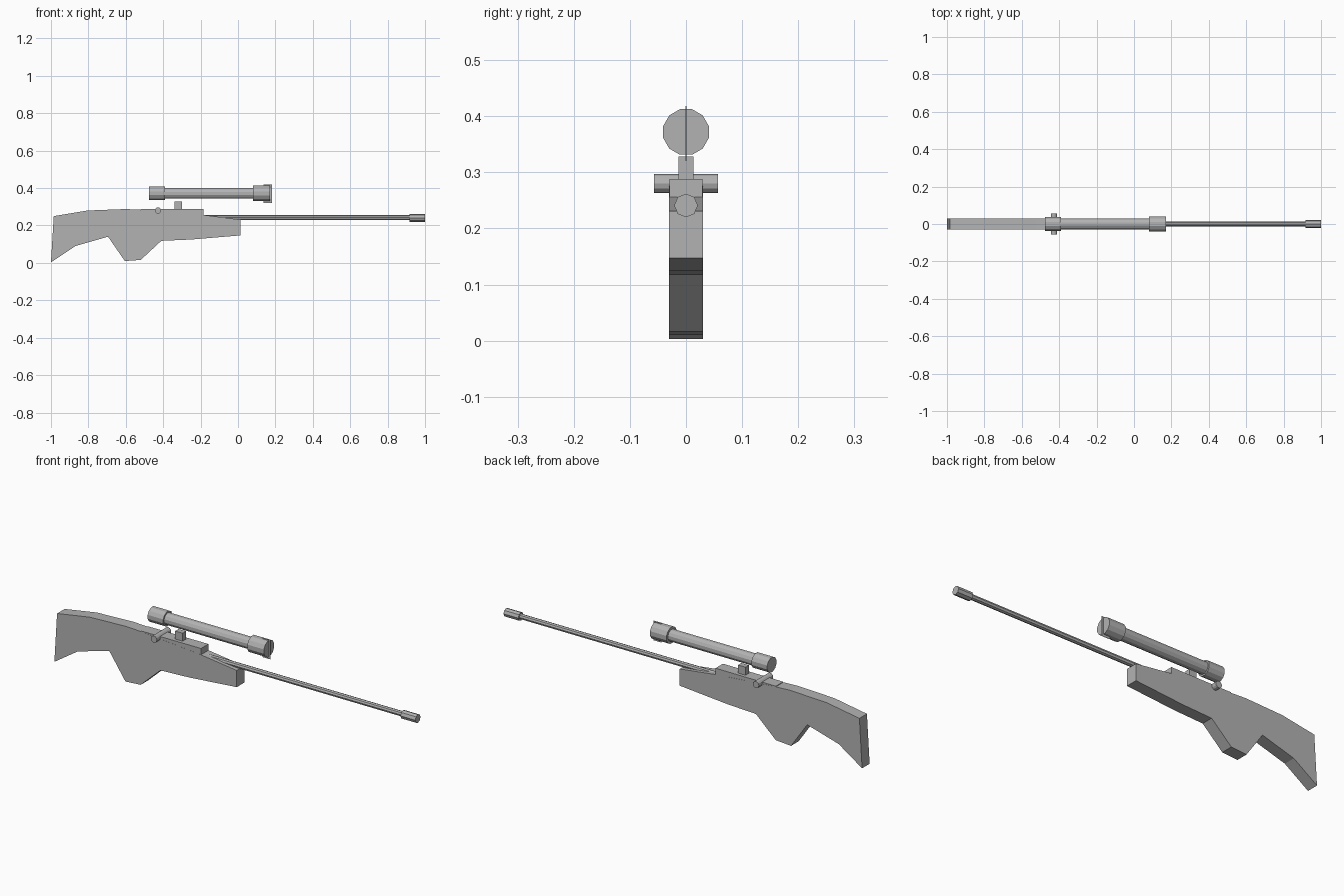
import bpy, bmesh
from math import pi
from mathutils import Matrix, Vector

cube = bpy.data.objects.get("Cube")
if cube:
    bpy.data.objects.remove(cube, do_unlink=True)

grey = bpy.data.materials.new("plain grey")
grey.use_nodes = True
GREY = (0.45, 0.45, 0.45, 1)
grey.diffuse_color = GREY
grey.node_tree.nodes["Principled BSDF"].inputs["Base Color"].default_value = GREY


def finish(name, bm):
    bmesh.ops.recalc_face_normals(bm, faces=bm.faces)
    mesh = bpy.data.meshes.new(name)
    bm.to_mesh(mesh)
    bm.free()
    mesh.materials.append(grey)
    obj = bpy.data.objects.new(name, mesh)
    bpy.context.collection.objects.link(obj)
    return obj


def slab(name, outline, half):
    """Side profile (x, z) extruded across y."""
    bm = bmesh.new()
    face = bm.faces.new([bm.verts.new((x, -half, z)) for x, z in outline])
    out = bmesh.ops.extrude_face_region(bm, geom=[face])
    moved = [v for v in out["geom"] if isinstance(v, bmesh.types.BMVert)]
    bmesh.ops.translate(bm, verts=moved, vec=(0, 2 * half, 0))
    return finish(name, bm)


def rod(name, start, end, radius, sides, spin=0):
    """Faceted cylinder between two points."""
    a, b = Vector(start), Vector(end)
    turn = (b - a).to_track_quat("Z", "Y").to_matrix().to_4x4()
    bm = bmesh.new()
    bmesh.ops.create_cone(
        bm, cap_ends=True, segments=sides, radius1=radius, radius2=radius,
        depth=(b - a).length,
        matrix=Matrix.Translation((a + b) / 2) @ turn @ Matrix.Rotation(spin, 4, "Z"))
    return finish(name, bm)


# Stock with butt, grip and sloping fore-end
slab("stock", [
    (-1, 0.003), (-0.985, 0.25), (-0.805, 0.28), (-0.6, 0.288), (-0.5, 0.283),
    (-0.19, 0.257), (0.014, 0.231), (0.014, 0.147), (-0.25, 0.125),
    (-0.41, 0.118), (-0.52, 0.016), (-0.605, 0.01), (-0.695, 0.14),
    (-0.87, 0.09)], 0.03)

# Receiver, scope mount and bolt handle
slab("receiver", [(-0.52, 0.2), (-0.52, 0.287), (-0.185, 0.288), (-0.185, 0.2)], 0.0295)
slab("scope_mount", [(-0.34, 0.27), (-0.34, 0.328), (-0.299, 0.328), (-0.299, 0.27)], 0.013)
rod("bolt_handle", (-0.428, -0.057, 0.28), (-0.428, 0.057, 0.28), 0.017, 12)

# Barrel and muzzle
rod("barrel", (-0.25, 0, 0.242), (0.95, 0, 0.242), 0.013, 8)
rod("muzzle", (0.918, 0, 0.241), (1, 0, 0.241), 0.021, 8)

# Scope
SCOPE_Z = 0.372
for name, x0, x1, radius in [
        ("scope_tube", -0.42, 0.12, 0.03),
        ("scope_eyepiece", -0.477, -0.39, 0.038),
        ("scope_objective", 0.08, 0.172, 0.042)]:
    rod(name, (x0, 0, SCOPE_Z), (x1, 0, SCOPE_Z), radius, 12, pi / 12)

# Thin upright fin at the front of the scope
slab("scope_fin", [(0.136, 0.32), (0.136, 0.418), (0.181, 0.418), (0.181, 0.32)], 0.001)
